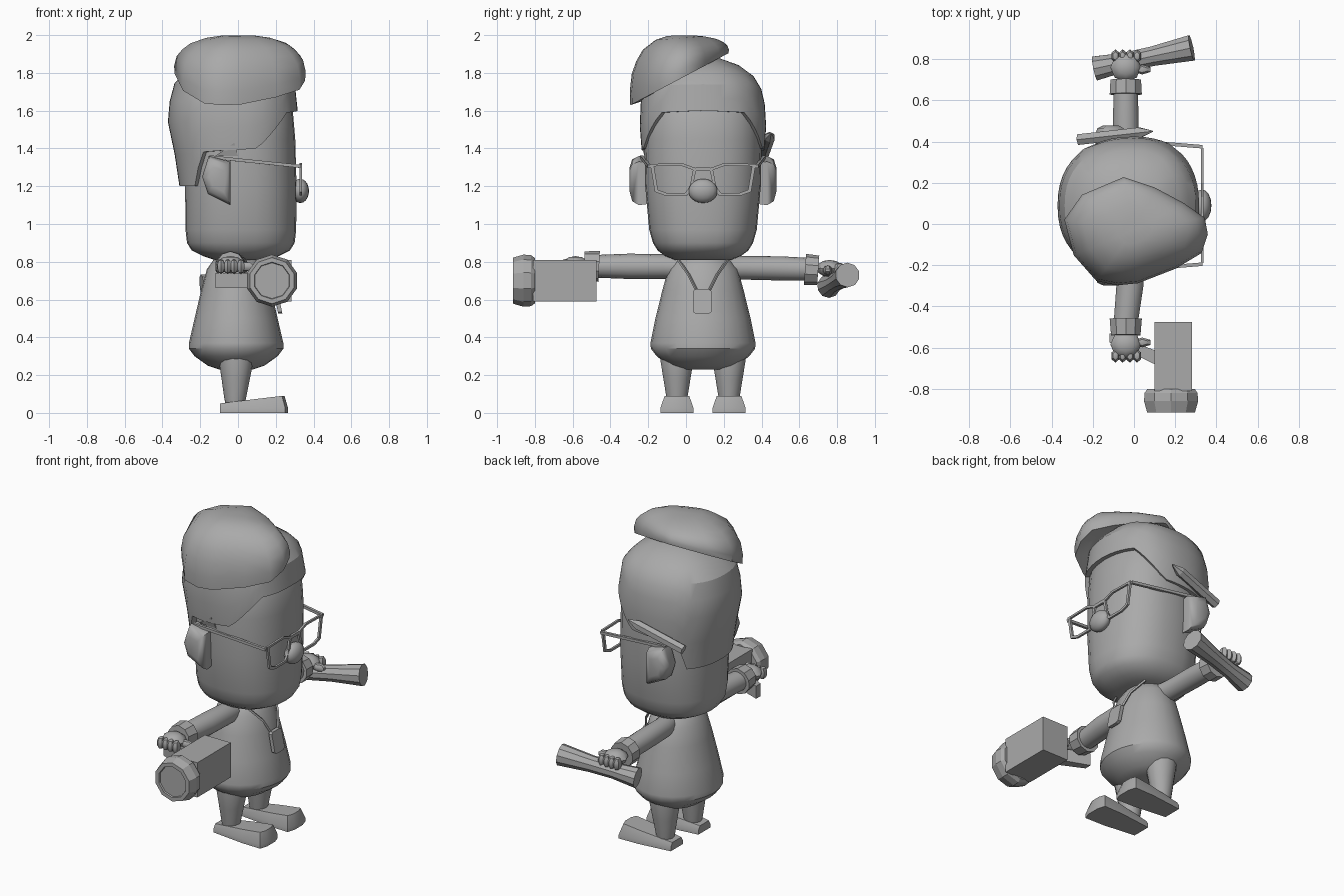
import bpy, bmesh, math
from mathutils import Vector

if "Cube" in bpy.data.objects:
    bpy.data.objects.remove(bpy.data.objects["Cube"])

grey = bpy.data.materials.new("grey")
grey.diffuse_color = (0.40, 0.40, 0.40, 1)
grey.use_nodes = True
grey.node_tree.nodes["Principled BSDF"].inputs["Base Color"].default_value = grey.diffuse_color


def finish(name, bm, angle=35):
    bmesh.ops.recalc_face_normals(bm, faces=bm.faces)
    me = bpy.data.meshes.new(name)
    bm.to_mesh(me)
    bm.free()
    me.materials.append(grey)
    ob = bpy.data.objects.new(name, me)
    bpy.context.collection.objects.link(ob)
    if angle:
        bpy.ops.object.select_all(action='DESELECT')
        ob.select_set(True)
        bpy.context.view_layer.objects.active = ob
        bpy.ops.object.shade_smooth_by_angle(angle=math.radians(angle))
    return ob


def loft(name, rings, angle=35):
    """Skin a list of equal-length point rings and cap both ends."""
    bm = bmesh.new()
    vr = [[bm.verts.new(p) for p in r] for r in rings]
    n = len(vr[0])
    for a, b in zip(vr, vr[1:]):
        for i in range(n):
            bm.faces.new((a[i], a[(i + 1) % n], b[(i + 1) % n], b[i]))
    bm.faces.new(vr[0])
    bm.faces.new(vr[-1])
    return finish(name, bm, angle)


def oval(cx, cy, z, rx, ry, n=24, p=2.0):
    pts = []
    for i in range(n):
        a = 2 * math.pi * i / n
        c, s = math.cos(a), math.sin(a)
        pts.append((cx + rx * math.copysign(abs(c) ** (2 / p), c),
                    cy + ry * math.copysign(abs(s) ** (2 / p), s), z))
    return pts


def tube(name, pts, radii, n=10, angle=35):
    """Round bar through points with a radius at each one."""
    pts = [Vector(p) for p in pts]
    d = (pts[-1] - pts[0]).normalized()
    u = d.cross(Vector((0, 0, 1))).normalized()
    v = u.cross(d)
    rings = []
    for p, r in zip(pts, radii):
        rings.append([p + r * (u * math.cos(2 * math.pi * (i + .5) / n) +
                               v * math.sin(2 * math.pi * (i + .5) / n)) for i in range(n)])
    return loft(name, rings, angle)


def ball(name, c, r, seg=12, rng=8, angle=60):
    bm = bmesh.new()
    bmesh.ops.create_uvsphere(bm, u_segments=seg, v_segments=rng, radius=1)
    for v in bm.verts:
        v.co = Vector((v.co.x * r[0] + c[0], v.co.y * r[1] + c[1], v.co.z * r[2] + c[2]))
    return finish(name, bm, angle)


def prism(name, a, b):
    return loft(name, [a, b], 0)


def box(name, x0, x1, y0, y1, z0, z1):
    q = [(x0, y0), (x1, y0), (x1, y1), (x0, y1)]
    return prism(name, [(x, y, z0) for x, y in q], [(x, y, z1) for x, y in q])


MID = 0.09  # the figure's own centre line in y

# Torso and head
loft("torso", [oval(-.01, MID, z, rx, ry) for z, rx, ry in [
    (.23, .09, .12), (.25, .15, .18), (.30, .22, .245), (.34, .25, .276), (.37, .25, .278),
    (.5, .22, .252), (.65, .185, .215), (.76, .155, .185), (.81, .12, .145), (.84, .09, .11)]])
loft("head", [oval(.015, MID, z, rx, ry, 28, 2.35) for z, rx, ry in [
    (.81, .14, .15), (.83, .20, .20), (.86, .26, .24), (.90, .285, .265), (.97, .293, .285),
    (1.2, .295, .306), (1.45, .288, .31), (1.6, .275, .30), (1.7, .22, .25)]], 50)
ball("nose", (.33, MID, 1.175), (.046, .078, .064), 16, 10)


# Hair shell: side outline by height, hairline by angle
def lerp(table, t):
    for a, b in zip(table, table[1:]):
        if t <= b[0]:
            k = max(0, (t - a[0]) / (b[0] - a[0]))
            return [p + (q - p) * k for p, q in zip(a[1:], b[1:])]
    return list(table[-1][1:])


sides = [(1.2, -.31, .30, -.222, .402), (1.4, -.34, .308, -.235, .415),
         (1.58, -.38, .318, -.25, .43), (1.75, -.335, .30, -.22, .39),
         (1.83, -.25, .22, -.12, .31), (1.88, -.10, .10, .03, .17)]
hairline = [(0, 1.6), (38, 1.59), (73, 1.4), (124, 1.38), (132, 1.2), (180, 1.2)]


def hair_ring(t, inset=1.0):
    ring = []
    for i in range(48):
        deg = i * 7.5
        low = lerp(hairline, min(deg, 360 - deg))[0]
        z = low + (1.88 - low) * t
        xb, xf, yn, yp = lerp(sides, z)
        c, s = math.cos(math.radians(deg)), math.sin(math.radians(deg))
        x = (xf if c > 0 else -xb) * math.copysign(abs(c) ** .88, c)
        y = (yp - MID if s > 0 else MID - yn) * math.copysign(abs(s) ** .88, s)
        ring.append((x * inset, MID + y * inset, z))
    return ring


loft("hair", [hair_ring(0, .85)] + [hair_ring(t) for t in (0, .25, .5, .66, .8, .92, 1)], 30)
prism("hair_tuft", [(-.12, -.215, 1.36), (-.02, -.24, 1.43), (.0, -.22, 1.36)],
      [(-.12, -.20, 1.36), (-.02, -.20, 1.43), (.0, -.20, 1.36)])

# Tilted cap
outline = [(-.335, .02), (-.25, .14), (-.05, .225), (.1, .175), (.24, .10), (.34, .03), (.355, -.05),
           (.325, -.14), (.2, -.215), (.02, -.285), (-.08, -.295), (-.18, -.275), (-.29, -.15)]


def cap_ring(s, k):
    return [(x * s, -.03 + (y + .03) * s, (1.785 + .53 * y) * (1 - k) + 2.0 * k) for x, y in outline]


loft("cap", [cap_ring(s, k) for s, k in [(.8, .05), (1, 0), (1.01, .2), (.97, .45), (.88, .63),
                                         (.75, .79), (.5, .93), (.25, .99)]], 50)

# Ears, legs and shoes on both sides
ear = [(-.04, 1.10), (-.16, 1.16), (-.19, 1.25), (-.155, 1.36), (-.04, 1.33)]
sole = [(-.095, -.06), (.12, -.085), (.25, -.088), (.265, -.04), (.265, .04),
        (.25, .088), (.12, .085), (-.095, .06)]
for side, tag in ((-1, "right"), (1, "left")):
    rings = []
    for d, s in ((.28, .95), (.34, 1), (.375, .85), (.388, .5)):
        rings.append([(-.11 + (x + .11) * s, MID + side * d, 1.24 + (z - 1.24) * s) for x, z in ear])
    loft(tag + "_ear", rings, 50)
    y = MID + side * .138
    loft(tag + "_leg", [oval(cx, y, z, r, r * .98, 14) for z, cx, r in [
        (.05, -.015, .052), (.08, -.015, .058), (.18, -.012, .075), (.28, -.01, .092), (.34, -.01, .09)]])
    top = [(x * .93 if x > 0 else x, w * .74, .05 + .04 * min(1, max(0, (x + .02) / .22)))
           for x, w in sole]
    loft(tag + "_shoe", [[(x, y + w, 0) for x, w in sole], [(x, y + w, .025) for x, w in sole],
                         [(x, y + w, z) for x, w, z in top]], 40)

# Arms with cuffs
tube("left_arm", [(-.02, .20, .765), (-.04, .30, .768), (-.04, .5, .765), (-.04, .66, .76)],
     [.06, .062, .064, .06], 14)
tube("left_cuff", [(-.04, .63, .76), (-.04, .70, .755)], [.082, .078], 10)
tube("right_arm", [(-.01, -.03, .77), (-.01, -.12, .775), (-.02, -.3, .776), (-.04, -.48, .776)],
     [.06, .065, .067, .06], 14)
tube("right_cuff", [(-.04, -.46, .776), (-.04, -.54, .78)], [.082, .075], 10)

# Hands with curled fingers
for tag, side, y, z in (("left", 1, .76, .765), ("right", -1, -.585, .785)):
    ball(tag + "_palm", (-.04, y, z), (.075, .07, .045), 8, 6, 35)
    for i in range(4):
        ball(f"{tag}_finger_{i}", (-.09 + .035 * i, y + side * .055, z - .01), (.023, .035, .04), 6, 5, 35)
    ball(tag + "_thumb", (.04, y - side * .01, z - .01), (.05, .025, .025), 6, 5, 35)

# Torch in the left hand
a, b = Vector((-.19, .755, .67)), Vector((.28, .855, .73))
tube("torch", [a.lerp(b, t) for t in (0, .3, .6, 1)], [.062, .048, .05, .066], 10, 25)

# Camera in the right hand: body, flared lens hood, recessed glass, grip
box("camera_body", .10, .282, -.81, -.475, .59, .81)
tube("camera_lens", [(.18, y, .70) for y in (-.80, -.82, -.86, -.915, -.915, -.905)],
     [.12, .135, .138, .122, .098, .095], 10, 0)
grip = [(-.12, -.53), (-.12, -.575), (.12, -.69), (.12, -.62)]
prism("camera_grip", [(x, y, .66) for x, y in grip], [(x, y, .74) for x, y in grip])

# Spectacles: two rims, bridge and temple bars
lens = [(-.28, 1.318), (-.11, 1.322), (-.035, 1.295), (-.055, 1.19), (-.085, 1.15),
        (-.20, 1.15), (-.255, 1.17)]
for side, tag in ((1, "right"), (-1, "left")):
    bm = bmesh.new()
    loops = []
    for x, s in ((.325, 1), (.338, 1), (.338, .84), (.325, .84)):
        loops.append([bm.verts.new((x, MID + side * (-.15 + (y + .15) * s), 1.24 + (z - 1.24) * s))
                      for y, z in lens])
    for p, q in zip(loops, loops[1:] + loops[:1]):
        for i in range(len(lens)):
            j = (i + 1) % len(lens)
            bm.faces.new((p[i], p[j], q[j], q[i]))
    finish(tag + "_rim", bm, 0)
    tube(tag + "_temple", [(.332, MID - side * .285, 1.305), (-.15, MID - side * .325, 1.355)],
         [.012, .012], 4, 0)
box("bridge", .325, .338, .05, .13, 1.28, 1.3)

# Pencil behind the left ear
a, b = Vector((-.27, .41, 1.37)), Vector((.09, .45, 1.48))
tube("pencil", [a, a.lerp(b, .82), b], [.03, .03, .004], 6, 0)

# Badge on a neck cord
badge = [(.037, .535), (.05, .525), (.12, .525), (.135, .535), (.135, .645), (.12, .655), (.05, .655), (.037, .645)]
prism("badge", [(.20 - .2 * (z - .59), y, z) for y, z in badge],
      [(.222 - .2 * (z - .59), y, z) for y, z in badge])
for side in (-1, 1):
    tube("cord", [(.19, MID + side * .035, .65), (.165, MID + side * .075, .73), (.10, MID + side * .13, .81)],
         [.008] * 3, 4, 0)
